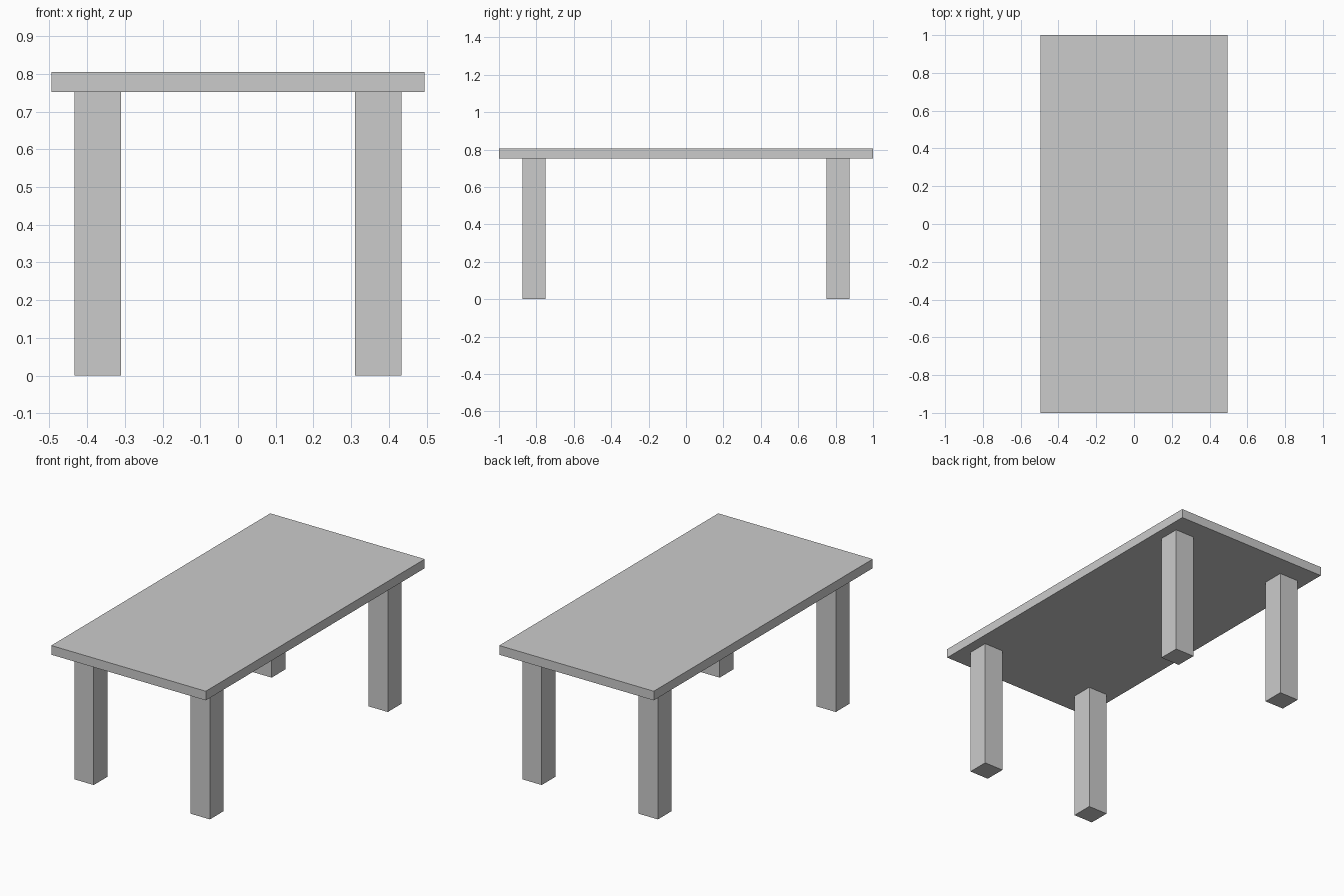
import bpy

if "Cube" in bpy.data.objects:
    bpy.data.objects.remove(bpy.data.objects["Cube"])

TOP_Z, UNDER_Z = 0.805, 0.752


def box(name, x0, x1, y0, y1, z0, z1):
    bpy.ops.mesh.primitive_cube_add(
        size=1, location=((x0 + x1) / 2, (y0 + y1) / 2, (z0 + z1) / 2))
    obj = bpy.context.object
    obj.name = name
    obj.scale = (x1 - x0, y1 - y0, z1 - z0)
    bpy.ops.object.transform_apply(location=False, rotation=False, scale=True)
    return obj


# Table top
box("table_top", -0.494, 0.494, -1.0, 1.0, UNDER_Z, TOP_Z)

# Four square legs, mirrored about both axes
for y_name, sy in (("front", -1), ("back", 1)):
    for x_name, sx in (("left", -1), ("right", 1)):
        xs = sorted((sx * 0.31, sx * 0.433))
        ys = sorted((sy * 0.75, sy * 0.875))
        box(f"{y_name}_{x_name}_leg", *xs, *ys, 0.0, UNDER_Z)
